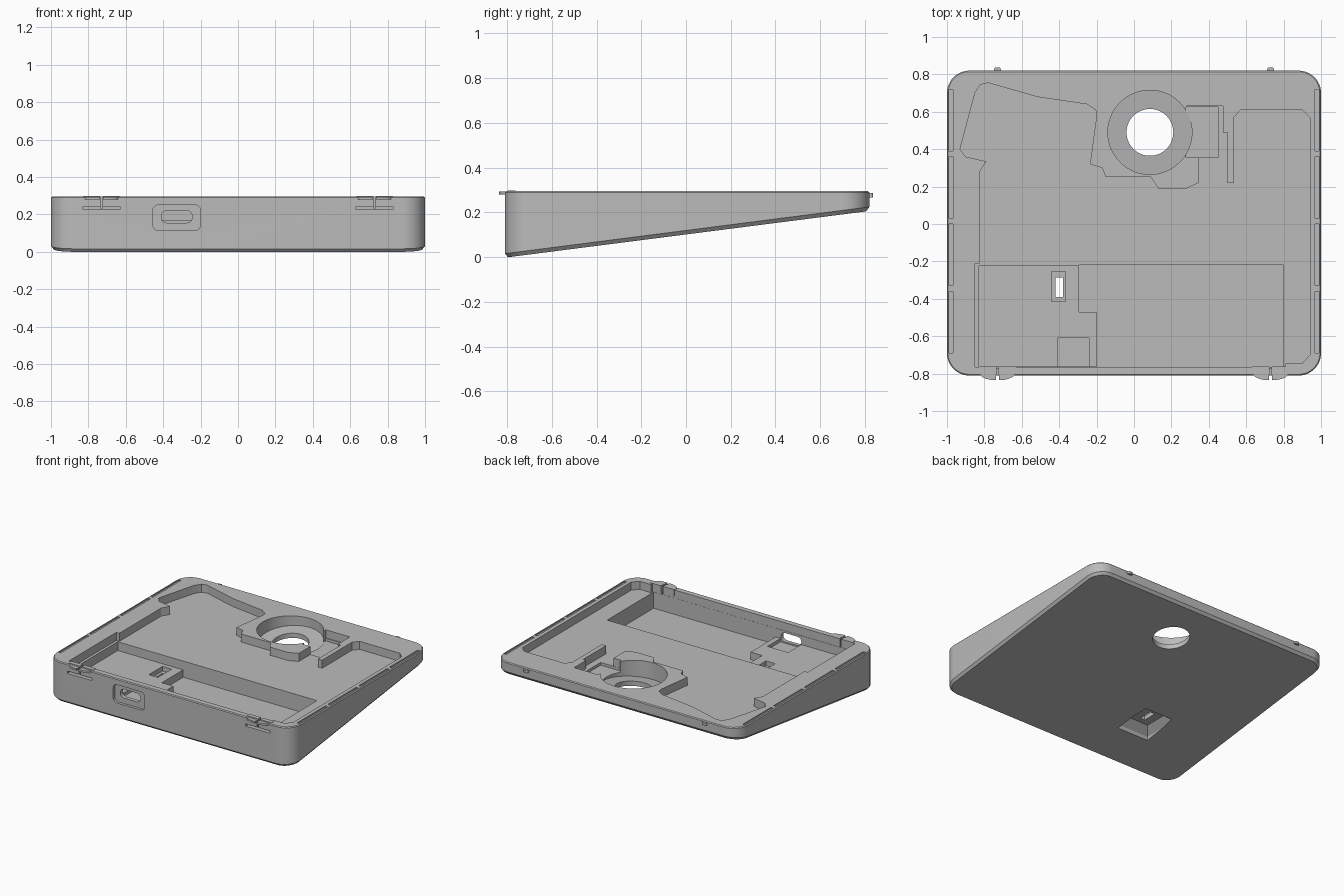
import bpy, bmesh, math
from mathutils import Vector

if "Cube" in bpy.data.objects:
    bpy.data.objects.remove(bpy.data.objects["Cube"])

gray = bpy.data.materials.new("plain_gray")
gray.use_nodes = True
gray.diffuse_color = (0.5, 0.5, 0.5, 1)
gray.node_tree.nodes["Principled BSDF"].inputs["Base Color"].default_value = (0.5, 0.5, 0.5, 1)

TOP = 0.295


def under(y, lift=0.0):
    """Height of the sloping underside."""
    return max(0.0, (y + 0.795) * 0.128) + lift


def loft(name, rings):
    """Closed solid through rings of matching 3D points."""
    bm = bmesh.new()
    rows = [[bm.verts.new(p) for p in ring] for ring in rings]
    n = len(rows[0])
    for a, b in zip(rows, rows[1:]):
        for i in range(n):
            j = (i + 1) % n
            bm.faces.new((a[i], a[j], b[j], b[i]))
    bm.faces.new(rows[0][::-1])
    bm.faces.new(rows[-1])
    bmesh.ops.recalc_face_normals(bm, faces=bm.faces)
    mesh = bpy.data.meshes.new(name)
    bm.to_mesh(mesh)
    bm.free()
    mesh.materials.append(gray)
    ob = bpy.data.objects.new(name, mesh)
    bpy.context.collection.objects.link(ob)
    return ob


def rounded(x0, x1, y0, y1, r, steps=8):
    pts = []
    corners = ((x1 - r, y1 - r), (x0 + r, y1 - r), (x0 + r, y0 + r), (x1 - r, y0 + r))
    for k, (cx, cy) in enumerate(corners):
        for s in range(steps + 1):
            a = math.pi / 2 * (k + s / steps)
            pts.append((cx + r * math.cos(a), cy + r * math.sin(a)))
    return pts


def rect(x0, x1, y0, y1):
    return [(x0, y0), (x1, y0), (x1, y1), (x0, y1)]


def circle(cx, cy, r, n=64):
    return [(cx + r * math.cos(2 * math.pi * i / n), cy + r * math.sin(2 * math.pi * i / n)) for i in range(n)]


def prism(name, pts, z0, z1):
    return loft(name, [[(x, y, z0) for x, y in pts], [(x, y, z1) for x, y in pts]])


def front_prism(name, pts, y0, y1):
    return loft(name, [[(x, y, z) for x, z in pts] for y in (y0, y1)])


# Wedge body with softened top and bottom edges
Y0, Y1 = -0.81, 0.82


def outline(inset):
    return rounded(-1 + inset, 1 - inset, Y0 + inset, Y1 - inset, 0.12 - inset, 12)


body = loft("wedge_case", [
    [(x, y, (y + 0.795) * 0.128) for x, y in outline(0.015)],
    [(x, y, (y + 0.795) * 0.128 + 0.018) for x, y in outline(0)],
    [(x, y, TOP - 0.006) for x, y in outline(0)],
    [(x, y, TOP) for x, y in outline(0.006)]])


def cut(cutter):
    cutter.hide_render = True
    mod = body.modifiers.new("cut", "BOOLEAN")
    mod.operation = "DIFFERENCE"
    mod.solver = "EXACT"
    mod.object = cutter
    bpy.context.view_layer.objects.active = body
    bpy.ops.object.modifier_apply(modifier=mod.name)
    bpy.data.objects.remove(cutter)


# Main shallow recess
recess = [(-.85, -.765), (-.85, -.21), (-.825, -.21), (-.825, .28), (-.79, .335), (-.9, .36),
          (-.93, .4), (-.85, .7), (-.82, .745), (-.78, .755), (-.52, .68), (-.25, .64),
          (-.205, .61), (-.2, .58), (-.235, .32), (-.17, .3), (-.15, .25), (.09, .25),
          (.13, .19), (.28, .19), (.345, .22), (.345, .355), (.28, .355), (.28, .63),
          (.475, .63), (.475, .49), (.5, .49), (.5, .22), (.535, .22), (.535, .57),
          (.57, .61), (.9, .61), (.94, .57), (.94, -.7), (.9, -.745), (.81, -.745), (.81, -.765)]
cut(prism("recess_cutter", recess, 0.235, 0.4))

# Deep battery bay and the shallower board bay beside it
battery = [(-.2, -.764), (.8, -.764), (.8, -.22), (-.295, -.22), (-.295, -.47), (-.2, -.47)]
cut(prism("battery_cutter", battery, 0.115, 0.39))
board = [(-.83, -.763), (-.199, -.763), (-.199, -.469), (-.294, -.469), (-.294, -.221), (-.83, -.221)]
cut(prism("board_cutter", board, 0.17, 0.38))

# Round bay with a through hole and side pocket
cx, cy = 0.085, 0.49
bay = circle(cx, cy, 0.225)
cut(loft("round_cutter", [[(x, y, under(y, 0.035)) for x, y in bay], [(x, y, 0.41) for x, y in bay]]))
cut(prism("hole_cutter", circle(cx, cy, 0.125), -0.1, 0.42))
cut(prism("pocket_cutter", rect(.279, .45, .356, .625), 0.215, 0.37))

# Switch recess underneath, switch pit and slot
low, high = rect(-.53, -.28, -.49, -.21), rect(-.48, -.33, -.43, -.26)
cut(loft("switch_recess_cutter", [[(x, y, -0.02) for x, y in rect(-.55, -.27, -.52, -.19)],
                                 [(x, y, 0.06) for x, y in low], [(x, y, 0.105) for x, y in high]]))
cut(prism("switch_pit_cutter", rect(-.44, -.365, -.415, -.255), 0.135, 0.36))
cut(prism("switch_slot_cutter", rect(-.42, -.38, -.39, -.285), -0.05, 0.35))

# Cable port in the front wall
cut(prism("port_pit_cutter", rect(-.41, -.24, -.762, -.61), 0.145, 0.34))
cut(front_prism("port_recess_cutter", rounded(-.455, -.2, .115, .25, .03), -0.9, -0.79))
cut(front_prism("port_slot_cutter", rounded(-.41, -.245, .155, .22, .03), -0.88, -0.7))

# Rim grooves, latch slots and slits
for side in (-1, 1):
    for k in range(4):
        y = 0.39 - k * 0.36
        cut(prism("groove_cutter", rect(*sorted((side * .968, side * .988)), y, y + 0.33), 0.285, 0.33))
    x = side * 0.73
    cut(front_prism("latch_slot_cutter", rect(x - .1, x + .1, .226, .243), -0.87, -0.775))
    cut(front_prism("latch_slit_cutter", rect(x - .006, x + .006, .235, .32), -0.86, -0.74))

# Finger tabs, inner latch blocks and rear pegs
for side, label in ((-1, "right"), (1, "left")):
    x = side * 0.73
    for half in (-1, 1):
        arc = [(x + half * (0.008 + 0.085 * math.sin(a)), -0.8 - 0.035 * math.cos(a))
               for a in (math.pi / 2 * i / 8 for i in range(9))]
        prism(label + "_finger_tab", arc + [(x + half * 0.008, -0.8)], 0.28, 0.294)
        prism(label + "_latch_block", rect(*sorted((x + half * .008, x + half * .1)), -.795, -.762), 0.25, 0.298)
    prism(label + "_rear_peg", rounded(x - .018, x + .018, .8, .836, .008, 3), 0.268, 0.287)

bpy.ops.object.select_all(action="DESELECT")
body.select_set(True)
bpy.context.view_layer.objects.active = body
bpy.ops.object.shade_smooth_by_angle(angle=math.radians(25))
